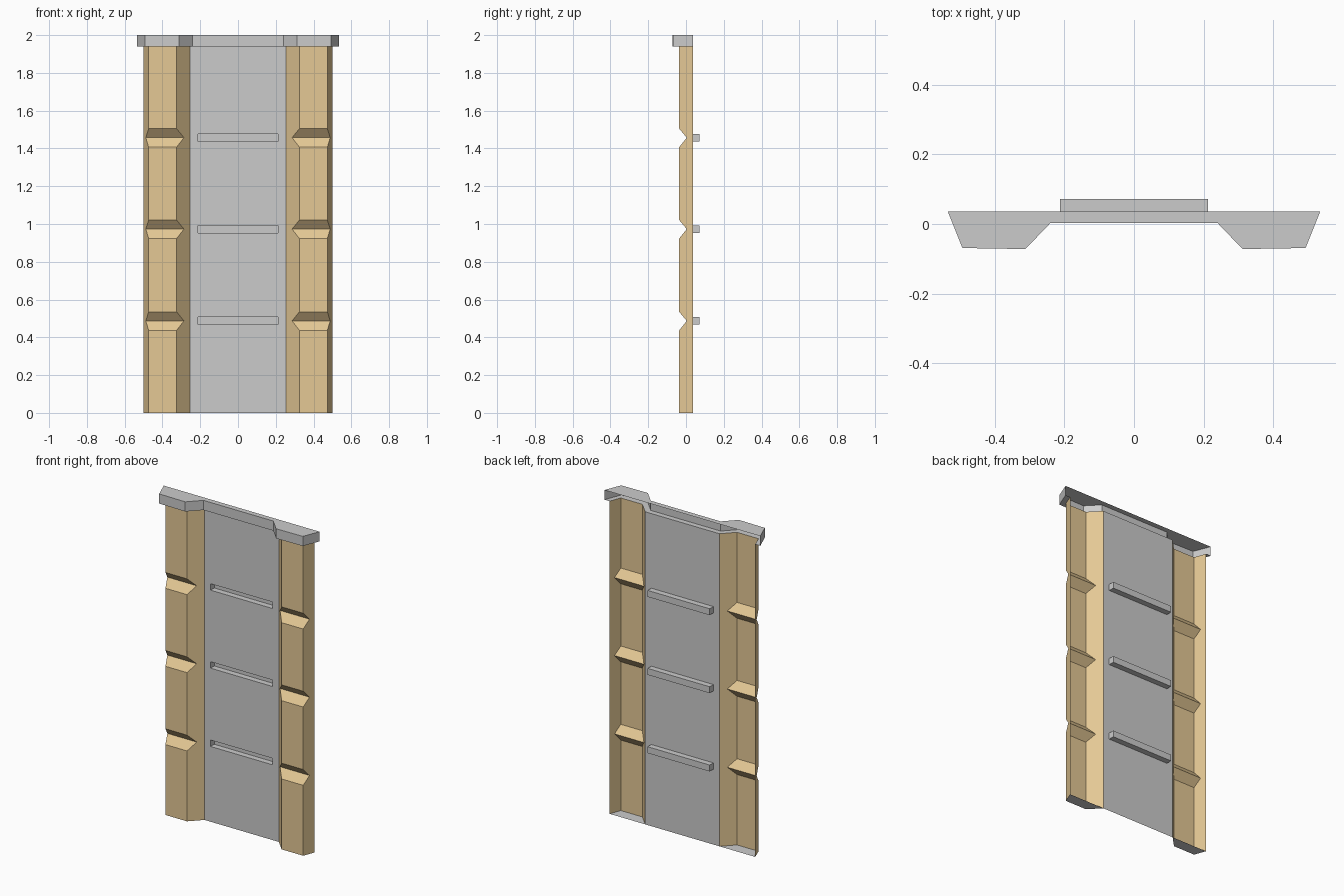
import bpy, bmesh

if "Cube" in bpy.data.objects:
    bpy.data.objects.remove(bpy.data.objects["Cube"])

BACK, FRONT, GROOVE = 0.036, -0.036, 0.004
EAVE, TOP = 1.94, 2.0
RIB_HEIGHTS = (0.487, 0.973, 1.457)

tan = bpy.data.materials.new("tan")
tan.diffuse_color = (0.78, 0.58, 0.30, 1)
tan.use_nodes = True
tan.node_tree.nodes["Principled BSDF"].inputs["Base Color"].default_value = tan.diffuse_color


def build(name, rings, end=False, mat=None, mirror=False):
    """Skin consecutive rows of points, optionally closing the last row."""
    bm = bmesh.new()
    rows = [[bm.verts.new(p) for p in r] for r in rings]
    for a, b in zip(rows, rows[1:]):
        for i in range(len(a) - 1):
            bm.faces.new((a[i], a[i + 1], b[i + 1], b[i]))
    if end:
        bm.faces.new(rows[-1])
    me = bpy.data.meshes.new(name)
    bm.to_mesh(me)
    bm.free()
    ob = bpy.data.objects.new(name, me)
    bpy.context.collection.objects.link(ob)
    if mat:
        me.materials.append(mat)
    if mirror:
        ob.modifiers.new("mirror", 'MIRROR')
    return ob


def column_row(z, y=FRONT):
    """Column cross-section, its front cut back to depth y along the slopes."""
    t = (y - FRONT) / (BACK - FRONT)
    return [(-0.5, BACK, z), (-0.473 - 0.027 * t, y, z),
            (-0.325 + 0.07 * t, y, z), (-0.255, BACK, z)]


def both_sides(pts):
    return pts + [(-x, y, z) for x, y, z in reversed(pts)]


# Hollow side columns with V grooves
rows = [column_row(0)]
for h in RIB_HEIGHTS:
    rows += [column_row(h - 0.05), column_row(h, GROOVE), column_row(h + 0.048)]
rows.append(column_row(EAVE))
build("side_column", rows, mat=tan, mirror=True)

# Bottom plates of the columns
build("column_foot", [column_row(0)[::-1]], end=True, mirror=True)

# Centre sheet: plain bands between ribs, and margins beside each rib
edges = [0] + [h + s for h in RIB_HEIGHTS for s in (-0.02, 0.02)] + [EAVE]
for k, (z0, z1) in enumerate(zip(edges, edges[1:])):
    spans = [(-0.255, 0.255)] if k % 2 == 0 else [(-0.255, -0.213), (0.213, 0.255)]
    for x0, x1 in spans:
        build("centre_panel", [[(x0, BACK, z), (x1, BACK, z)] for z in (z0, z1)])

# Ribs pressed out of the sheet towards the back
for h in RIB_HEIGHTS:
    rect = [(-0.213, h - 0.02), (0.213, h - 0.02), (0.213, h + 0.02), (-0.213, h + 0.02)]
    build("rib_sides", [[(x, y, z) for x, z in rect + rect[:1]] for y in (BACK, 0.072)])
    build("rib_back", [[(x, 0.072, z) for x, z in rect]], end=True)

# Open-backed top cap: underside ledge, front wall and top
outline = [(-0.535, BACK), (-0.493, -0.069), (-0.312, -0.072), (-0.24, 0.003)]
cap = lambda z: both_sides([(x, y, z) for x, y in outline])
build("top_cap", [both_sides(column_row(EAVE)), cap(EAVE), cap(TOP)], end=True)
